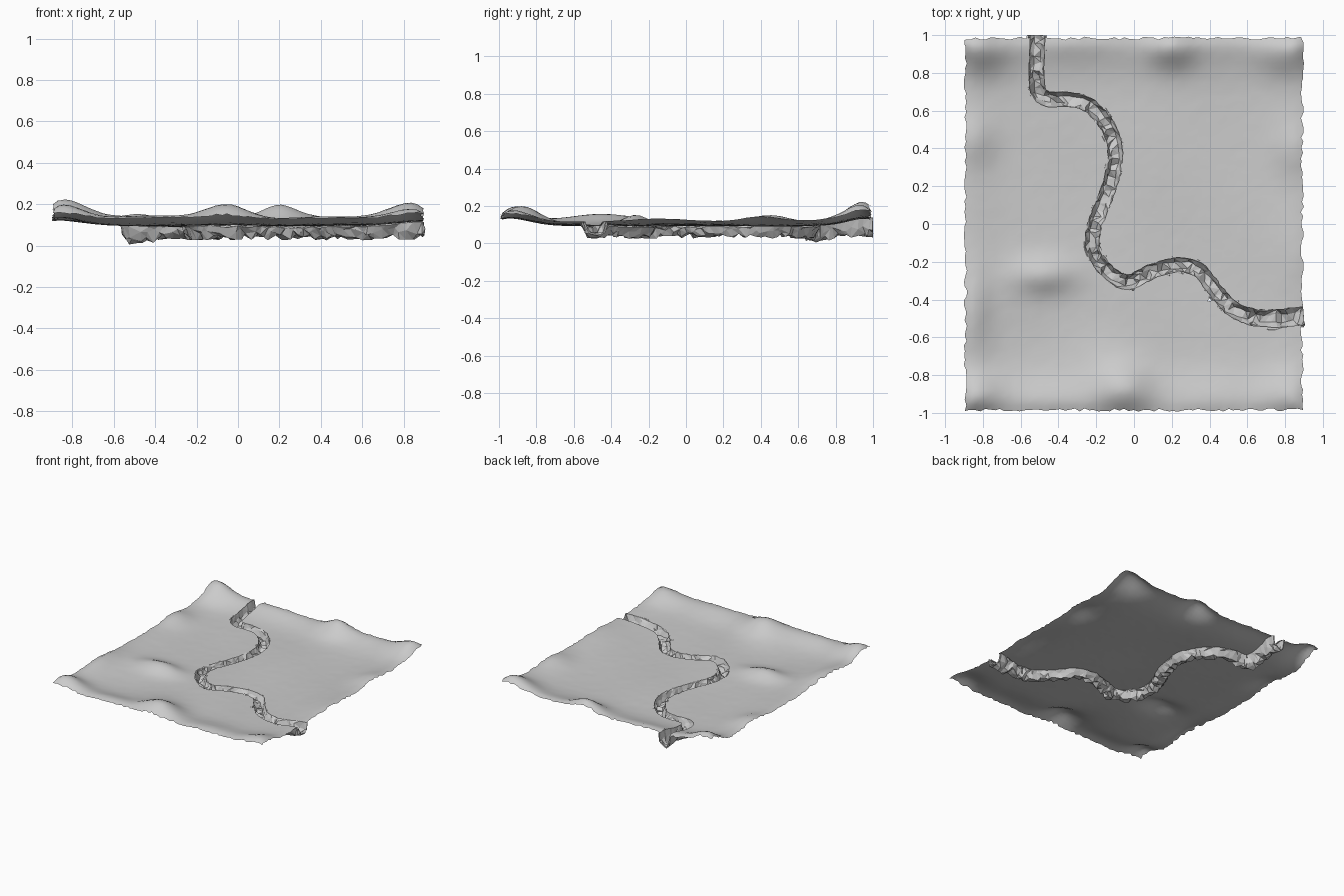
import bpy, bmesh, math, random
from mathutils import Vector
from mathutils.geometry import interpolate_bezier

if "Cube" in bpy.data.objects:
    bpy.data.objects.remove(bpy.data.objects["Cube"])

random.seed(7)

# Winding river centre line
PATH = [(-.51, 1), (-.515, .85), (-.51, .71), (-.46, .66), (-.35, .66), (-.25, .635),
        (-.16, .55), (-.11, .45), (-.1, .34), (-.13, .2), (-.18, .07), (-.22, -.05),
        (-.21, -.15), (-.15, -.24), (-.05, -.31), (.03, -.285), (.12, -.24), (.25, -.215),
        (.35, -.25), (.43, -.35), (.53, -.455), (.64, -.495), (.75, -.5), (.9, -.485)]

# Hills: x, y, height, radius x, radius y
HILLS = [(-.83, .95, .075, .16, .13), (-.35, .98, .02, .25, .09), (.2, .95, .07, .12, .11),
         (.5, .98, .01, .2, .09), (.82, .93, .058, .16, .13), (-.87, .45, .04, .13, .13),
         (-.87, -.45, .04, .1, .22), (-.47, -.27, .05, .16, .09), (-.62, -.32, .015, .2, .2),
         (-.05, -.87, .07, .15, .12), (-.12, -.75, .02, .2, .16), (-.45, -.93, .015, .2, .1),
         (-.84, -.9, .05, .14, .1), (.4, -.92, .012, .2, .14), (.82, -.9, .03, .14, .12),
         (.87, .4, .03, .13, .13), (.9, -.15, .015, .14, .2)]


def height(x, y):
    z = .095 + sum(h * math.exp(-((x - a) / rx) ** 2 - ((y - b) / ry) ** 2)
                   for a, b, h, rx, ry in HILLS)
    z += .004 * math.sin(7 * x + 3 * y) * math.sin(5 * y - 2 * x)
    # the land rises gently all round, then droops at its very border
    dx, dy = max(.9 - abs(x), 0), max(.985 - abs(y), 0)
    z += .027 * math.exp(-(dx / .17) ** 2) + .04 * math.exp(-(dy / .17) ** 2)
    return z - .028 * math.exp(-min(dx, dy) / .035) * max(0, min(1, (z - .11) / .08))


# Resample the centre line with smooth bends
line = []
pts = [Vector(p) for p in PATH]
for i in range(len(pts) - 1):
    a, b = pts[i], pts[i + 1]
    ta = (b - pts[max(i - 1, 0)]) / 6
    tb = (pts[min(i + 2, len(pts) - 1)] - a) / 6
    n = max(2, round((b - a).length / .03))
    line += [Vector(p[:2]) for p in interpolate_bezier(
        a.to_3d(), (a + ta).to_3d(), (b - tb).to_3d(), b.to_3d(), n + 1)[:-1]]
line.append(pts[-1])


def rim_width(t):
    return .038 + .012 * max(0, (t - .8) / .2)


def nearest(p):
    best = (9, None, 0)
    for i in range(len(line) - 1):
        a, d = line[i], line[i + 1] - line[i]
        s = max(0, min(1, (p - a).dot(d) / d.length_squared))
        q = a + d * s
        dist = (p - q).length
        if dist < best[0]:
            best = (dist, q, (i + s) / len(line))
    return best


def add_object(name, bm):
    me = bpy.data.meshes.new(name)
    bm.to_mesh(me)
    bm.free()
    ob = bpy.data.objects.new(name, me)
    bpy.context.collection.objects.link(ob)
    return ob


# Ground sheet with rolling hills, ragged border and a slot for the river
bm = bmesh.new()
NX, NY = 68, 75
bmesh.ops.create_grid(bm, x_segments=NX, y_segments=NY, size=1)
info = {}
for v in bm.verts:
    ex, ey = abs(v.co.x) > .999, abs(v.co.y) > .999
    x, y = v.co.x * .892, v.co.y * .984
    x += random.uniform(-.009, .008) if ex else random.uniform(-.004, .004)
    y += random.uniform(-.009, .008) if ey else random.uniform(-.004, .004)
    v.co = (x, y, height(x, y) + random.uniform(-.0008, .0008))
    info[v] = nearest(Vector((x, y)))
cut = [v for v in bm.verts if info[v][0] < rim_width(info[v][2]) - .008]
bmesh.ops.delete(bm, geom=cut, context='VERTS')
for v in bm.verts:
    d, q, t = info[v]
    w = rim_width(t)
    if v.is_boundary and d < w + .03:
        away = (v.co.xy - q).normalized()
        p = q + away * (w + random.uniform(-.003, .003))
        p.x, p.y = max(-.9, min(.9, p.x)), max(-.99, min(.99, p.y))
        v.co = (p.x, p.y, height(p.x, p.y))
ground = add_object("ground", bm)
for p in ground.data.polygons:
    p.use_smooth = True

# Craggy river bed: rim, wall, floor, wall, rim
bm = bmesh.new()
rows = []
last = len(line) - 1
for i, c in enumerate(line):
    t = i / last
    tan = (line[min(i + 1, last)] - line[max(i - 1, 0)]).normalized()
    side = Vector((-tan.y, tan.x))
    w = rim_width(t)
    deep = .026 * math.exp(-((c - Vector((-.5, .67))).length / .1) ** 2)
    row = []
    for k in (-1, -.75, -.32, .32, .75, 1):
        r = abs(k)
        out = random.uniform(.02, .35) if r == 1 else random.uniform(-.27, .27)
        p = c + side * w * (k + math.copysign(out, k))
        if 0 < i < last:
            p += tan * random.uniform(-.011, .011)
        if r == 1:
            z = height(p.x, p.y) + random.uniform(-.005, .002)
        elif r > .5:
            z = .076 - deep + random.uniform(-.02, .02)
        else:
            z = .049 - deep + random.uniform(-.016, .016)
        p.x, p.y = min(.9, p.x), min(1, p.y)
        row.append(bm.verts.new((p.x, p.y, max(z, .012))))
    rows.append(row)
for a, b in zip(rows, rows[1:]):
    for k in range(5):
        bm.faces.new((a[k], b[k], b[k + 1], a[k + 1]))
bmesh.ops.triangulate(bm, faces=bm.faces[:])
bmesh.ops.recalc_face_normals(bm, faces=bm.faces[:])
if sum(f.normal.z for f in bm.faces) < 0:
    bmesh.ops.reverse_faces(bm, faces=bm.faces[:])
bed = add_object("river_bed", bm)
shell = bed.modifiers.new("thickness", 'SOLIDIFY')
shell.thickness = .009
shell.offset = -1
